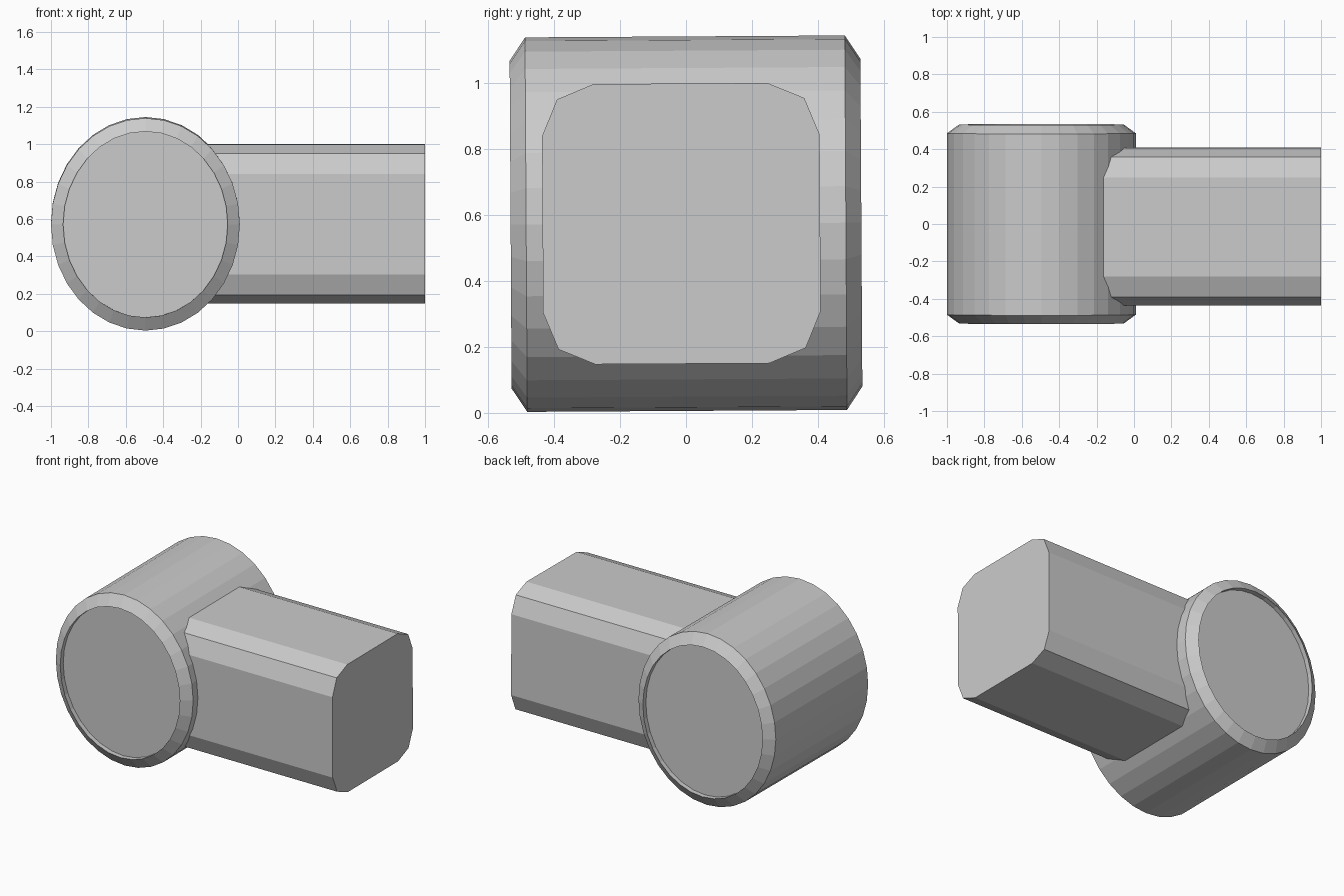
import bpy, bmesh, math
from mathutils import Matrix, Vector

if "Cube" in bpy.data.objects:
    bpy.data.objects.remove(bpy.data.objects["Cube"])

TILT = Matrix.Rotation(0.006, 4, 'X')   # the whole head leans very slightly


def make_object(name, bm, location):
    bmesh.ops.recalc_face_normals(bm, faces=bm.faces)
    mesh = bpy.data.meshes.new(name)
    bm.to_mesh(mesh)
    bm.free()
    obj = bpy.data.objects.new(name, mesh)
    obj.matrix_world = Matrix.Translation(location) @ TILT
    bpy.context.collection.objects.link(obj)
    return obj


# Drum: oval rings along y with chamfered rims and shallow recessed ends
SIDES = 32
half = [(0.500, 0.44, 0.497), (0.532, 0.44, 0.497), (0.485, 0.505, 0.568)]
profile = [(-y, rx, rz) for y, rx, rz in half] + half[::-1]
bm = bmesh.new()
rings = []
for y, rx, rz in profile:
    rings.append([bm.verts.new((rx * math.sin(2 * math.pi * i / SIDES), y,
                                rz * math.cos(2 * math.pi * i / SIDES)))
                  for i in range(SIDES)])
for a, b in zip(rings, rings[1:]):
    for i in range(SIDES):
        j = (i + 1) % SIDES
        bm.faces.new((a[i], a[j], b[j], b[i]))
bm.faces.new(rings[0])
bm.faces.new(rings[-1])
make_object("drum", bm, Vector((-0.495, 0, 0.574)))

# Arm: square bar with its four long edges bevelled in two steps
X0, X1 = -0.30, 1.0
bm = bmesh.new()
bmesh.ops.create_cube(bm, size=1)
bmesh.ops.scale(bm, vec=(X1 - X0, 0.842, 0.85), verts=bm.verts)
long_edges = [e for e in bm.edges
              if abs(e.verts[0].co.x - e.verts[1].co.x) > 0.5]
bmesh.ops.bevel(bm, geom=long_edges, offset=0.157, segments=2, profile=0.5,
                affect='EDGES')
make_object("arm", bm, Vector(((X0 + X1) / 2, -0.014, 0.574)))
